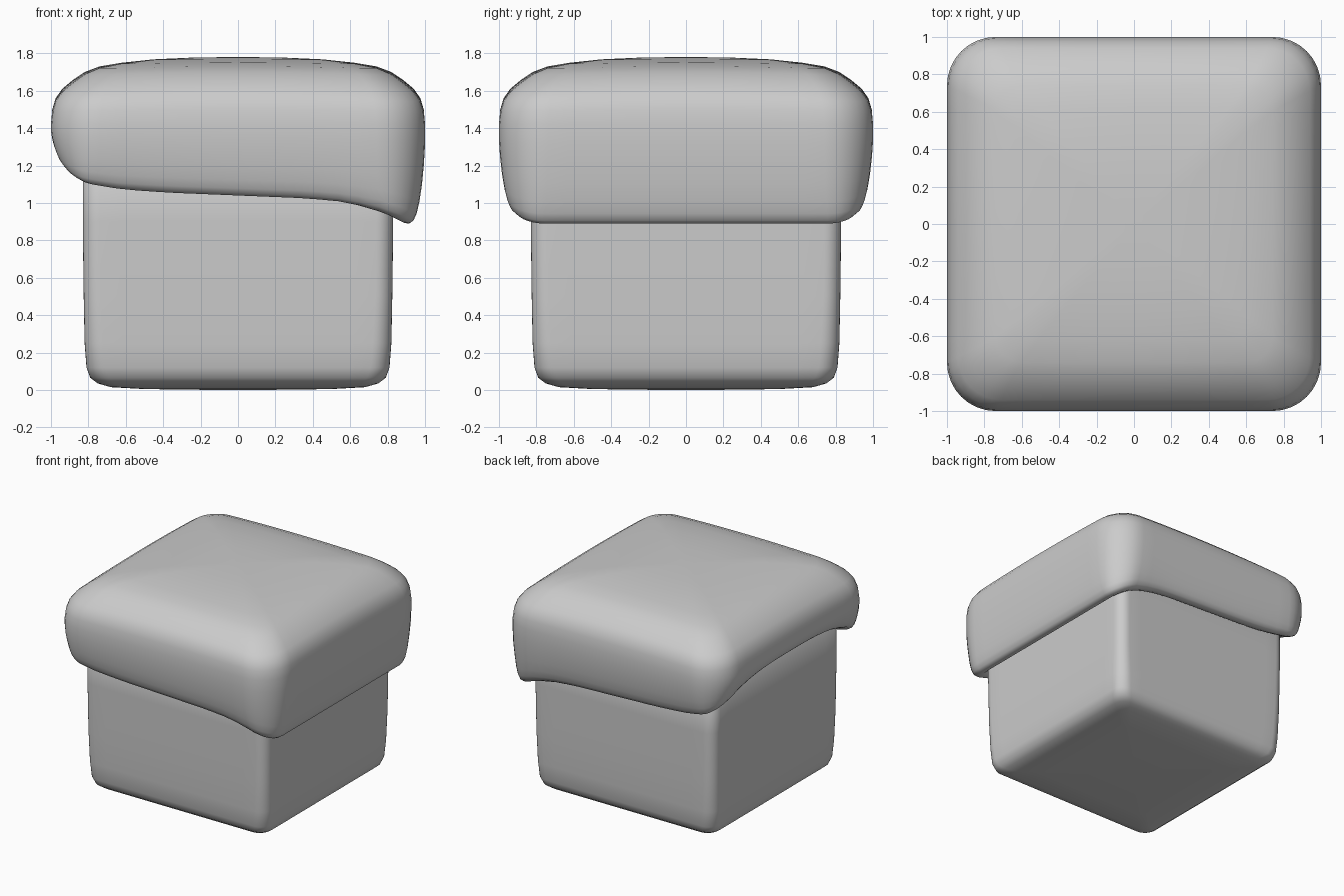
import bpy, bmesh, math

if "Cube" in bpy.data.objects:
    bpy.data.objects.remove(bpy.data.objects["Cube"])


def rounded_square(h, r, side=14, arc=8):
    """Outline of a square of half width h with corner radius r."""
    pts, c = [], h - r
    for q in range(4):
        rot = q * math.pi / 2
        loc = [(h, -c + 2 * c * i / side) for i in range(side)]
        loc += [(c + r * math.cos(a), c + r * math.sin(a))
                for a in (math.pi / 2 * i / arc for i in range(arc))]
        pts += [(x * math.cos(rot) - y * math.sin(rot),
                 x * math.sin(rot) + y * math.cos(rot)) for x, y in loc]
    return pts


def loft(name, profile, height):
    """Skin rounded-square rings; profile rows are (half width, radius, z key)."""
    bm = bmesh.new()
    rings = []
    for h, r, k in profile:
        rings.append([bm.verts.new((x, y, height(x, y, h, k)))
                      for x, y in rounded_square(h, r)])
    n = len(rings[0])
    for a, b in zip(rings, rings[1:]):
        for i in range(n):
            j = (i + 1) % n
            bm.faces.new((a[i], a[j], b[j], b[i]))
    bm.faces.new(rings[0])
    bm.faces.new(rings[-1])
    bmesh.ops.recalc_face_normals(bm, faces=bm.faces)
    me = bpy.data.meshes.new(name)
    bm.to_mesh(me)
    bm.free()
    me.shade_smooth()
    ob = bpy.data.objects.new(name, me)
    bpy.context.collection.objects.link(ob)
    return ob


# Box body
base = [(0.1, 0.01, 0), (0.5, 0.05, 0.005), (0.68, 0.07, 0.015), (0.75, 0.09, 0.035),
        (0.79, 0.10, 0.065), (0.81, 0.10, 0.12), (0.82, 0.10, 0.25), (0.825, 0.09, 0.5),
        (0.83, 0.09, 0.9), (0.83, 0.09, 1.5), (0.1, 0.01, 1.5)]
loft("box_body", base, lambda x, y, h, k: k)

# Lid hem height along the front and back, from left to right
HEM = [(-1, 1.13), (-0.89, 1.105), (-0.67, 1.072), (-0.4, 1.055), (0, 1.04),
       (0.4, 1.025), (0.6, 1.008), (0.78, 0.975), (0.9, 0.935), (1, 0.89)]


def hem(u, v):
    u = max(-1, min(1, u))
    for (a, za), (b, zb) in zip(HEM, HEM[1:]):
        if u <= b:
            z = za + (zb - za) * (u - a) / (b - a)
            break
    # arch in the left side
    w = max(0, min(1, (-u - 0.75) / 0.25))
    w = w * w * (3 - 2 * w)
    return z + 0.18 * w * (1 - min(1, abs(v)) ** 3)


MID = 1.42


def lid_height(x, y, h, k):
    if k > 1.3:
        # domed top, corners a little lower
        fade = max(0, min(1, (k - MID) / 0.25))
        return k - 0.04 * fade * (x * y) ** 2
    z = hem(x / h, y / h)
    return z + k * (MID - z)


# Lid: keys above 1.3 are heights, the others are fractions above the hem
lid = [(0.05, 0.01, 1.78), (0.25, 0.05, 1.777), (0.45, 0.08, 1.768), (0.62, 0.11, 1.75),
       (0.74, 0.14, 1.73), (0.82, 0.17, 1.70), (0.88, 0.20, 1.66), (0.94, 0.23, 1.61),
       (0.975, 0.25, 1.56), (0.993, 0.26, 1.50), (1.0, 0.26, MID),
       (1.0, 0.26, 0.8), (0.994, 0.25, 0.6), (0.984, 0.24, 0.4), (0.97, 0.22, 0.22),
       (0.955, 0.20, 0.1), (0.938, 0.18, 0.03), (0.915, 0.16, 0.0), (0.89, 0.14, 0.005),
       (0.86, 0.12, 0.035), (0.835, 0.10, 0.09), (0.82, 0.09, 0.2), (0.81, 0.08, 0.6),
       (0.05, 0.01, 0.6)]
loft("lid", lid, lid_height)
